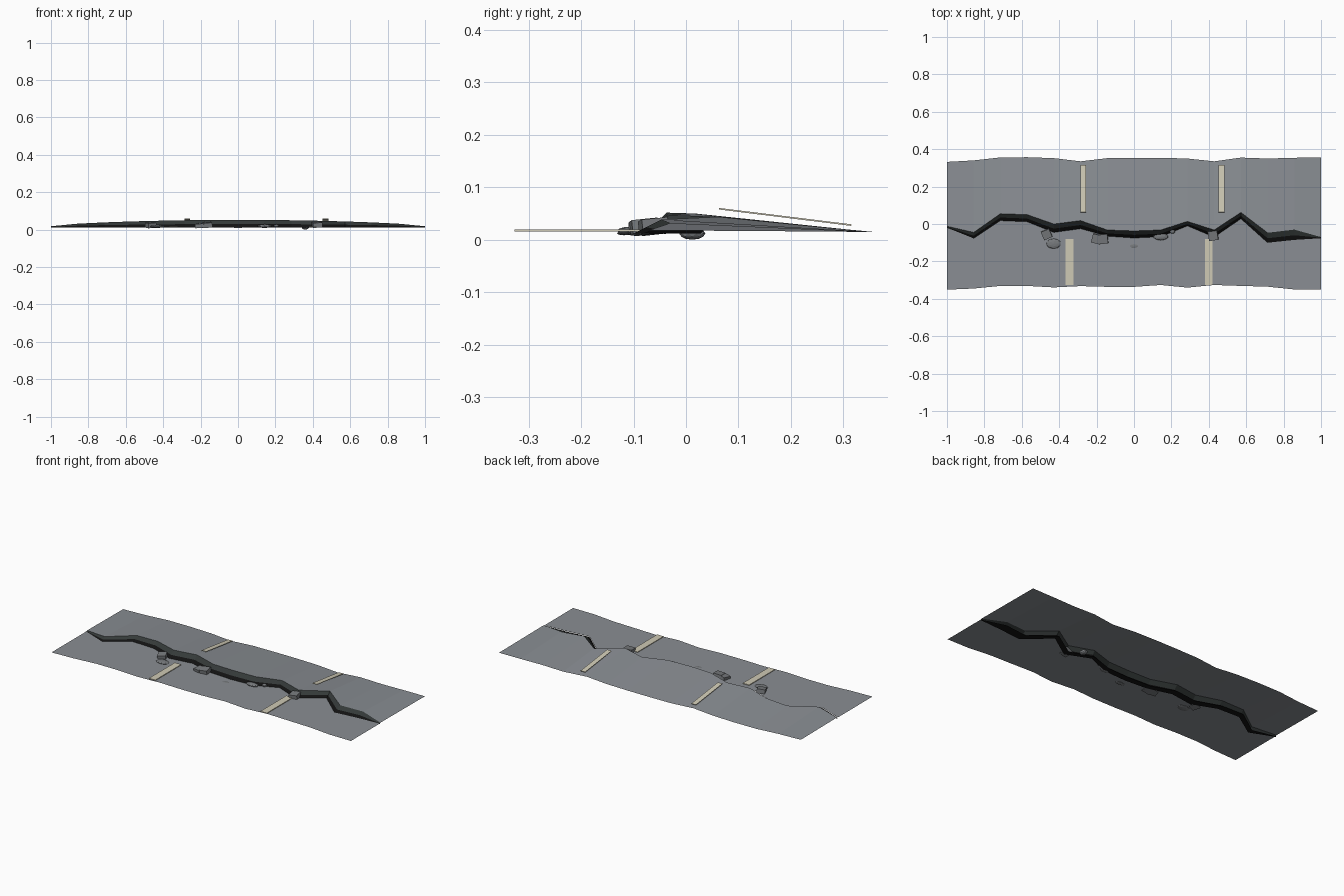
import bpy, bmesh, math
from mathutils import Matrix, Euler, Vector

if "Cube" in bpy.data.objects:
    bpy.data.objects.remove(bpy.data.objects["Cube"])


def mat(name, rgb):
    m = bpy.data.materials.new(name)
    m.diffuse_color = (*rgb, 1)
    m.use_nodes = True
    m.node_tree.nodes["Principled BSDF"].inputs["Base Color"].default_value = m.diffuse_color
    return m


ASPHALT = mat("grey asphalt", (0.252, 0.27, 0.292))
EARTH = mat("dark earth", (0.035, 0.042, 0.041))
VOID = mat("black crevice", (0.006, 0.006, 0.006))
PAINT = mat("faded cream paint", (0.62, 0.585, 0.46))
ROCK = mat("rubble grey", (0.185, 0.195, 0.205))


def finish(name, bm, material):
    me = bpy.data.meshes.new(name)
    bm.to_mesh(me)
    bm.free()
    ob = bpy.data.objects.new(name, me)
    bpy.context.collection.objects.link(ob)
    me.materials.append(material)
    return ob


def strip(name, near, far, material):
    """Sheet of quads between two rows of points, facing up."""
    bm = bmesh.new()
    a = [bm.verts.new(p) for p in near]
    b = [bm.verts.new(p) for p in far]
    for i in range(len(a) - 1):
        bm.faces.new((a[i], a[i + 1], b[i + 1], b[i]))
    return finish(name, bm, material)


# profiles: y of each edge at 15 even x stations
upper = [-.012, -.045, .055, .05, .0, .018, -.032, -.037, -.032, .014, -.032, .062, -.047, -.03, -.07]
lower = [-.02, -.077, .018, .012, -.045, -.025, -.065, -.075, -.068, -.01, -.07, .028, -.1, -.085, -.076]
back = [.332, .34, .356, .357, .352, .335, .352, .354, .354, .35, .335, .355, .35, .354, .356]
front = [-.351, -.345, -.331, -.331, -.339, -.332, -.336, -.336, -.326, -.34, -.326, -.331, -.335, -.35, -.351]
xs = [-1 + i / 7 for i in range(15)]


def lift(x):
    return .018 + .034 * max(0, math.cos(x * math.pi / 2)) ** .6


def row(ys, zf):
    return [Vector((x, y, zf(x))) for x, y in zip(xs, ys)]


# road halves
strip("lower_road", row(front, lambda x: .015), row(lower, lambda x: .015), ASPHALT)
strip("raised_road", row(upper, lift), row(back, lambda x: .015), ASPHALT)

# exposed scarp: black foot, earth above, black crevice floor underneath
foot, crest = row(lower, lambda x: .012), row(upper, lift)
middle = [a.lerp(b, .45) for a, b in zip(foot, crest)]
strip("fault_wall_foot", foot, middle, VOID)
strip("fault_wall", middle, crest, EARTH)
strip("crevice_floor", row(lower, lambda x: .011), row(upper, lambda x: .011), VOID)


def box(name, loc, size, rot, material):
    bm = bmesh.new()
    bmesh.ops.create_cube(bm, size=1, matrix=Matrix.LocRotScale(Vector(loc), Euler(rot), Vector(size)))
    return finish(name, bm, material)


# lane markings
for i, x in enumerate((-.345, .4)):
    box(f"lower_lane_mark_{i}", (x, -.203, .0175), (.042, .247, .004), (0, 0, 0), PAINT)
for i, x in enumerate((-.272, .468)):
    box(f"raised_lane_mark_{i}", (x, .189, .0435), (.03, .254, .003), (-.123, 0, 0), PAINT)

# angular rubble
for i, (x, y, z, s, h, r) in enumerate([
        (-.467, -.055, .024, .047, .026, .4), (-.2, -.08, .022, .048, .022, -.25),
        (-.165, -.08, .025, .05, .026, .1), (.423, -.062, .026, .05, .026, .15)]):
    box(f"angular_rubble_{i}", (x, y, z), (s, s, h), (.1, -.08, r), ROCK)

# rounded, flattened rubble
for i, (x, y, z, rx, ry, rz) in enumerate([
        (-.43, -.105, .017, .04, .027, .008), (0, -.118, .0125, .03, .014, .004),
        (.143, -.068, .019, .04, .019, .01), (.205, -.04, .02, .014, .012, .009),
        (.36, .012, .012, .02, .025, .012)]):
    bm = bmesh.new()
    bmesh.ops.create_icosphere(bm, subdivisions=2, radius=1,
                               matrix=Matrix.LocRotScale(Vector((x, y, z)), None, Vector((rx, ry, rz))))
    finish(f"rounded_rubble_{i}", bm, ROCK)
